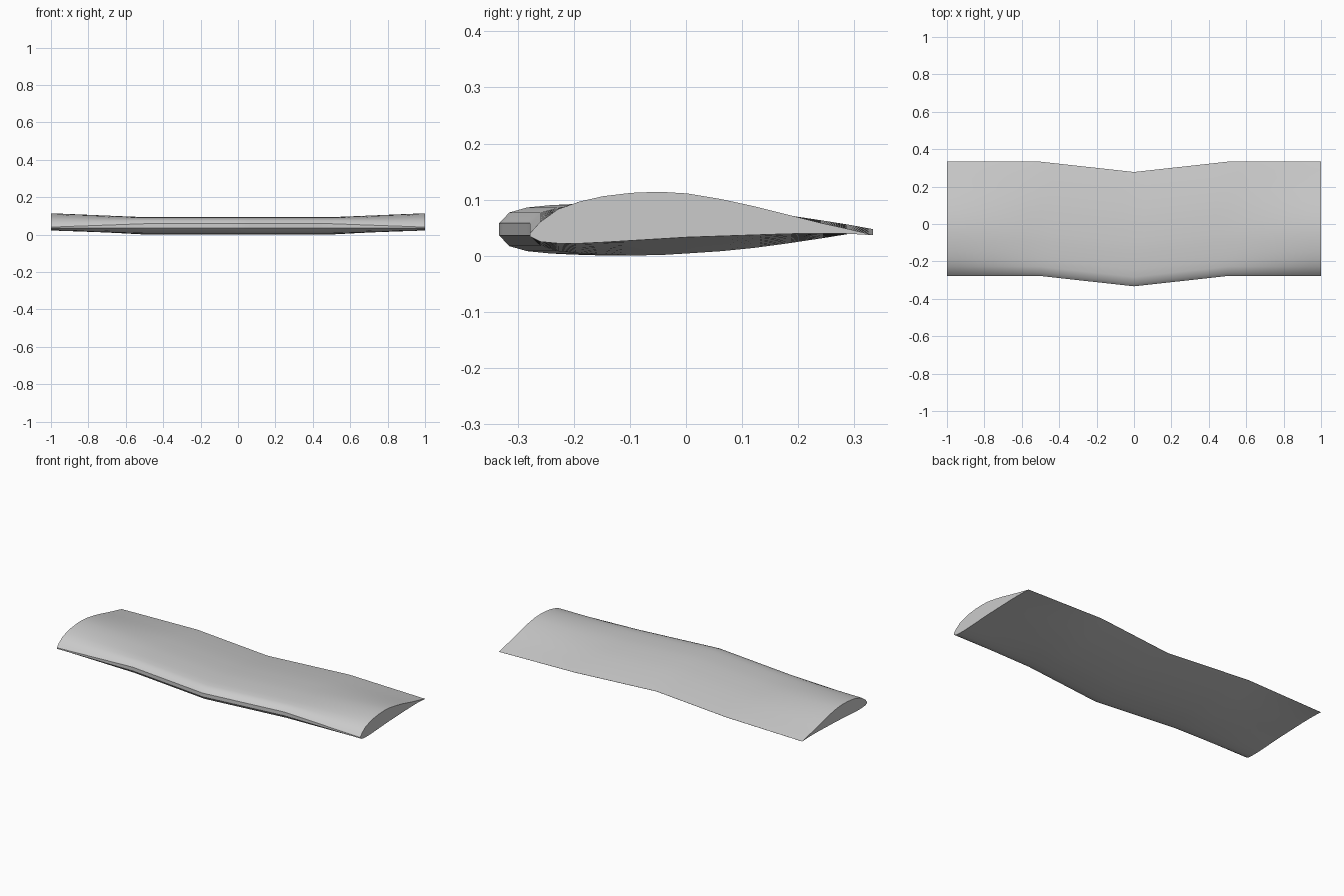
import bpy
import bmesh

cube = bpy.data.objects.get("Cube")
if cube:
    bpy.data.objects.remove(cube, do_unlink=True)

# Single flat grey finish
grey = bpy.data.materials.new("wing grey")
grey.use_nodes = True
colour = (0.6, 0.6, 0.6, 1)
grey.diffuse_color = colour
grey.node_tree.nodes["Principled BSDF"].inputs["Base Color"].default_value = colour

CHORD = 0.611
ROOT_AXIS = 0.047  # height of the symmetric root section's centre line

# Stations: distance from nose, root half thickness, tip top, tip bottom
STATIONS = [
    (0, .011, .040, .034),
    (.018, .030, .060, .025),
    (.05, .039, .083, .022),
    (.09, .043, .097, .022),
    (.13, .045, .106, .024),
    (.18, .0465, .112, .027),
    (.23, .046, .114, .030),
    (.28, .043, .111, .033),
    (.34, .039, .101, .035),
    (.40, .033, .088, .037),
    (.46, .025, .073, .039),
    (.52, .016, .058, .040),
    (.57, .008, .047, .039),
    (CHORD, .0005, .037, .0365),
]


def section(x):
    """Closed profile at span position x: swept inside, cambered outside."""
    nose = -0.333 + 0.055 * min(x / 0.5, 1)
    blend = max(0, (x - 0.5) / 0.5)
    top, bottom = [], []
    for u, half, tip_top, tip_bottom in STATIONS:
        root_top, root_bottom = ROOT_AXIS + half, ROOT_AXIS - half
        top.append((x, nose + u, root_top + (tip_top - root_top) * blend))
        bottom.append((x, nose + u, root_bottom + (tip_bottom - root_bottom) * blend))
    return top + bottom[::-1]


# Loft one half from the centre to the tip, then cap the tip
bm = bmesh.new()
steps = 16
rings = [[bm.verts.new(p) for p in section(i / steps)] for i in range(steps + 1)]
for inner, outer in zip(rings, rings[1:]):
    for i in range(len(inner)):
        j = (i + 1) % len(inner)
        bm.faces.new((inner[i], inner[j], outer[j], outer[i]))
bm.faces.new(rings[-1])
bmesh.ops.recalc_face_normals(bm, faces=bm.faces)
if bm.faces[-1:][0].normal.x < 0:
    bmesh.ops.reverse_faces(bm, faces=bm.faces)

mesh = bpy.data.meshes.new("wing")
bm.to_mesh(mesh)
bm.free()
mesh.materials.append(grey)
wing = bpy.data.objects.new("wing", mesh)
bpy.context.collection.objects.link(wing)

# Smooth skin with crisp nose and tip edges
bpy.context.view_layer.objects.active = wing
wing.select_set(True)
bpy.ops.object.shade_smooth_by_angle(angle=0.65)

# Mirror to the other side
mirror = wing.modifiers.new("mirror", 'MIRROR')
mirror.use_axis[0] = True
mirror.use_clip = True
